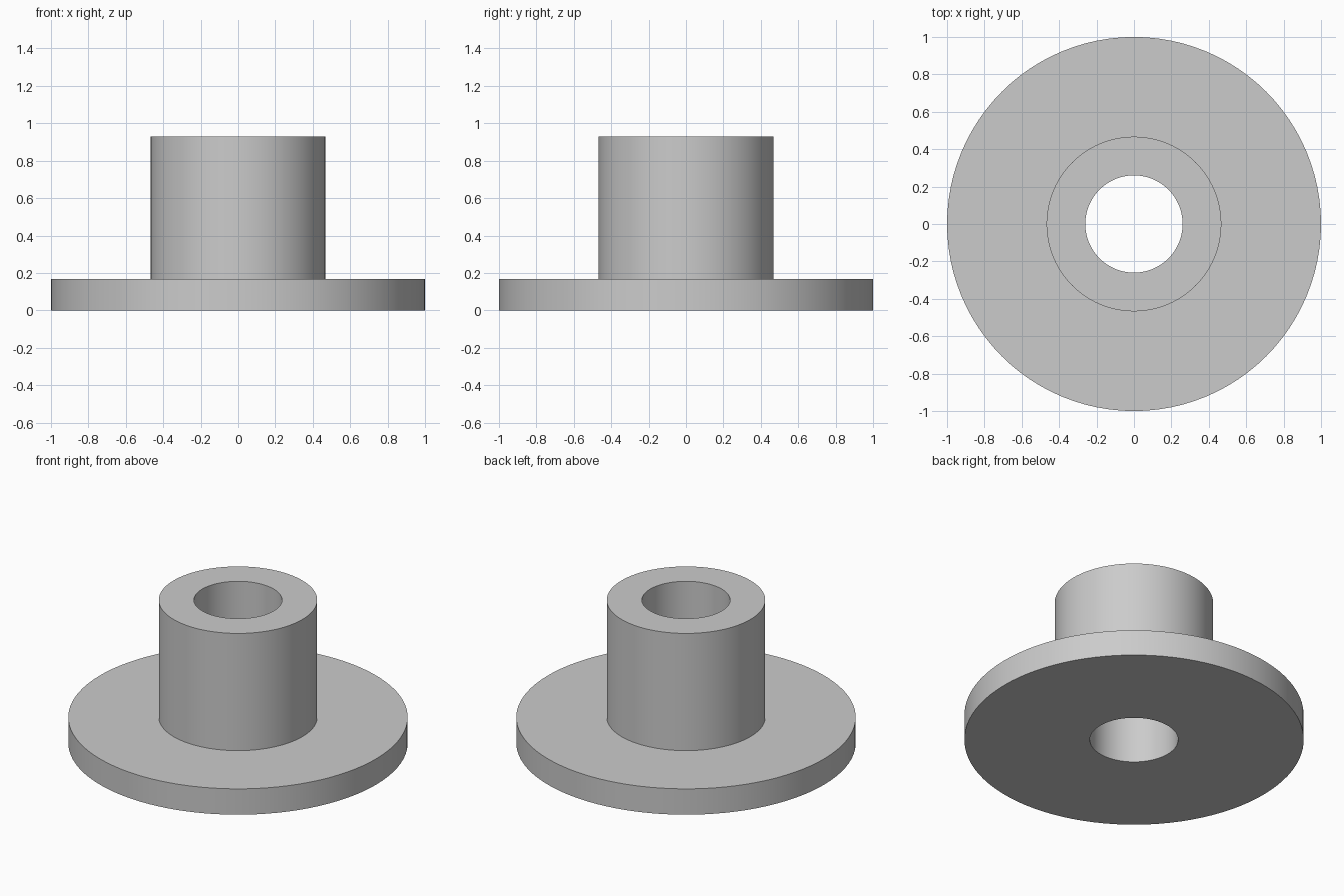
import bpy
import bmesh
from math import cos, sin, pi, radians

cube = bpy.data.objects.get("Cube")
if cube:
    bpy.data.objects.remove(cube, do_unlink=True)

SIDES = 96
BORE, HUB, RIM = 0.26, 0.467, 1.0
FLANGE_TOP, HUB_TOP = 0.168, 0.93

# Plain grey
grey = bpy.data.materials.new("plain_grey")
grey.use_nodes = True
colour = (0.6, 0.6, 0.6, 1.0)
grey.diffuse_color = colour
grey.node_tree.nodes["Principled BSDF"].inputs["Base Color"].default_value = colour


def lathe(name, profile):
    """Revolve a closed (radius, height) profile around z."""
    bm = bmesh.new()
    rings = [[bm.verts.new((r * cos(2 * pi * i / SIDES), r * sin(2 * pi * i / SIDES), z))
              for i in range(SIDES)] for r, z in profile]
    for k, ring in enumerate(rings):
        upper = rings[(k + 1) % len(rings)]
        for i in range(SIDES):
            j = (i + 1) % SIDES
            bm.faces.new((ring[i], ring[j], upper[j], upper[i]))
    bmesh.ops.recalc_face_normals(bm, faces=bm.faces)
    mesh = bpy.data.meshes.new(name)
    bm.to_mesh(mesh)
    bm.free()
    mesh.materials.append(grey)
    obj = bpy.data.objects.new(name, mesh)
    bpy.context.collection.objects.link(obj)
    return obj


# Flanged bushing: wide base disc, upright hub and through bore
bushing = lathe("flanged_bushing", [
    (BORE, 0), (RIM, 0), (RIM, FLANGE_TOP),
    (HUB, FLANGE_TOP), (HUB, HUB_TOP), (BORE, HUB_TOP)])

bpy.ops.object.select_all(action="DESELECT")
bushing.select_set(True)
bpy.context.view_layer.objects.active = bushing
bpy.ops.object.shade_smooth_by_angle(angle=radians(30))
